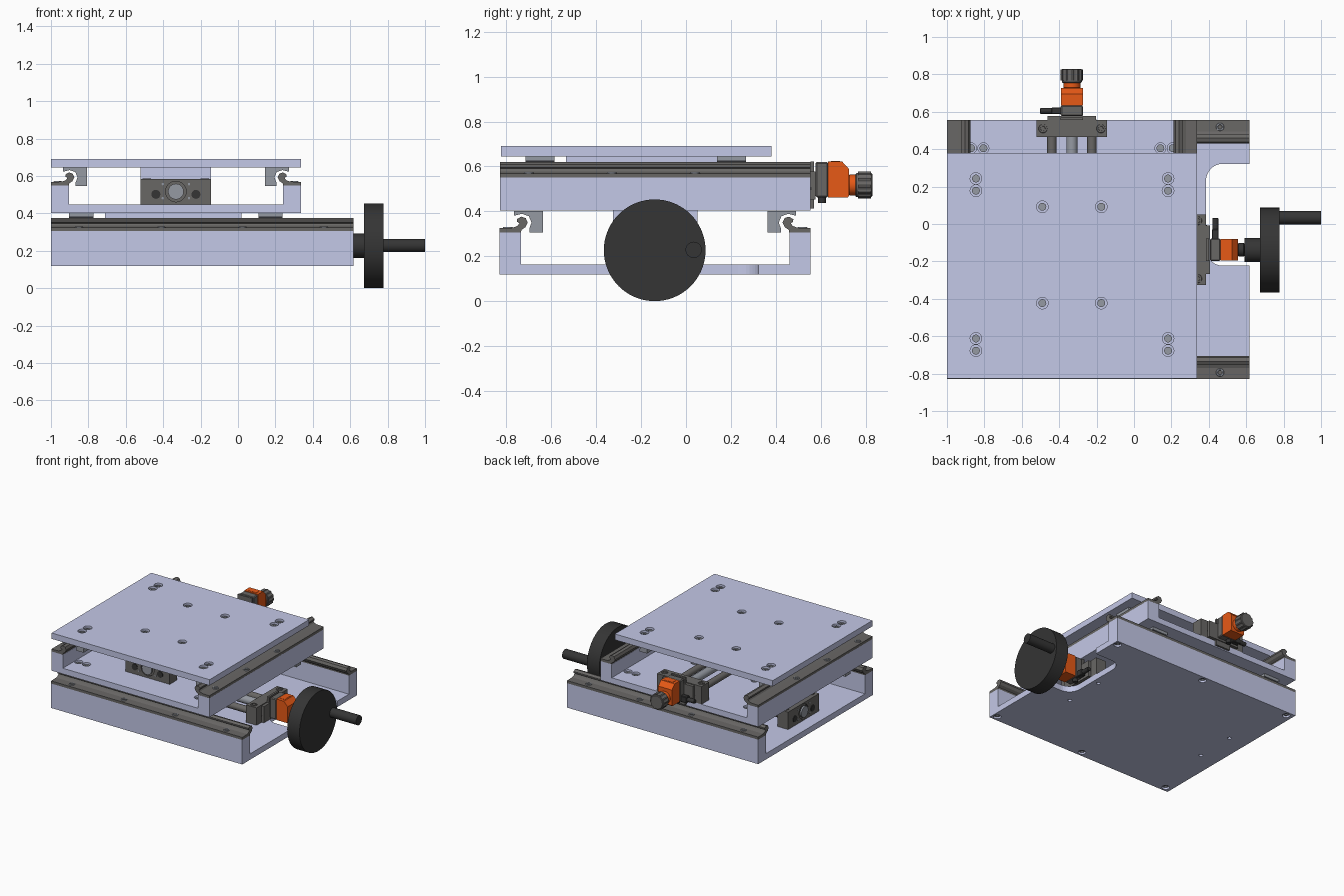
import bpy, bmesh, math
from mathutils import Matrix, Vector

if "Cube" in bpy.data.objects:
    bpy.data.objects.remove(bpy.data.objects["Cube"])


def mat(name, rgb):
    m = bpy.data.materials.new(name)
    m.diffuse_color = (*rgb, 1)
    m.use_nodes = True
    m.node_tree.nodes["Principled BSDF"].inputs["Base Color"].default_value = m.diffuse_color
    return m


BLUE = mat("anodised_blue", (0.55, 0.58, 0.80))
DARK = mat("dark_steel", (0.14, 0.135, 0.13))
STEEL = mat("light_steel", (0.3, 0.32, 0.36))
BLACK = mat("black_plastic", (0.035, 0.035, 0.035))
ORANGE = mat("orange", (0.8, 0.1, 0.008))
I = Matrix.Identity(4)


def finish(name, bm, material, M=I, smooth=False):
    bmesh.ops.recalc_face_normals(bm, faces=bm.faces)
    me = bpy.data.meshes.new(name)
    bm.transform(M)
    bm.to_mesh(me)
    bm.free()
    o = bpy.data.objects.new(name, me)
    bpy.context.collection.objects.link(o)
    if material:
        me.materials.append(material)
    if smooth:
        bpy.ops.object.select_all(action='DESELECT')
        o.select_set(True)
        bpy.context.view_layer.objects.active = o
        bpy.ops.object.shade_smooth_by_angle(angle=math.radians(30))
    return o


def box(name, lo, hi, material, M=I, bevel=0):
    bm = bmesh.new()
    lo, hi = Vector(lo), Vector(hi)
    bmesh.ops.create_cube(bm, size=1, matrix=Matrix.Translation((lo + hi) / 2) @ Matrix.Diagonal((*(hi - lo), 1)))
    if bevel:
        bmesh.ops.bevel(bm, geom=bm.edges[:], offset=bevel, segments=1, affect='EDGES')
    return finish(name, bm, material, M)


def extrude(name, pts, axis, lo, hi, material, M=I):
    """Push a 2D outline (a, b) along one axis."""
    put = {'x': lambda a, b, t: (t, a, b), 'y': lambda a, b, t: (a, t, b), 'z': lambda a, b, t: (a, b, t)}[axis]
    bm = bmesh.new()
    f = bm.faces.new([bm.verts.new(put(a, b, lo)) for a, b in pts])
    ext = bmesh.ops.extrude_face_region(bm, geom=[f])['geom']
    vec = Vector(put(0, 0, hi - lo))
    bmesh.ops.translate(bm, vec=vec, verts=[v for v in ext if isinstance(v, bmesh.types.BMVert)])
    return finish(name, bm, material, M)


def lathe(name, prof, spots, material, M=I, axis='z', n=32):
    """Closed turned parts (r, h), one at every spot."""
    R = {'z': I, 'x': Matrix.Rotation(math.pi / 2, 4, 'Y'), 'y': Matrix.Rotation(-math.pi / 2, 4, 'X')}[axis]
    bm = bmesh.new()
    for s in spots:
        T = Matrix.Translation(s) @ R
        rings = [[bm.verts.new(T @ Vector((r * math.cos(k * math.tau / n), r * math.sin(k * math.tau / n), h)))
                  for k in range(n)] for r, h in prof]
        for a, b in zip(rings, rings[1:]):
            for k in range(n):
                bm.faces.new((a[k], a[(k + 1) % n], b[(k + 1) % n], b[k]))
        bm.faces.new(rings[0][::-1])
        bm.faces.new(rings[-1])
    return finish(name, bm, material, M, True)


def rod(name, r, h0, h1, spots, material, M=I, axis='z', n=32, c=0.0):
    prof = [(r, h0), (r, h1)] if not c else [(r - c, h0), (r, h0 + c), (r, h1 - c), (r - c, h1)]
    return lathe(name, prof, spots, material, M, axis, n)


def cut(o, cutter):
    m = o.modifiers.new("cut", 'BOOLEAN')
    m.operation, m.solver, m.object = 'DIFFERENCE', 'EXACT', cutter
    bpy.context.view_layer.objects.active = o
    bpy.ops.object.modifier_apply(modifier=m.name)
    bpy.data.objects.remove(cutter)


def screws(name, plate, spots, up=1, depth=0.03, r=0.031):
    """Counterbores in a plate with socket screw heads sunk in them."""
    cut(plate, rod("cutter", r, -depth, depth, spots, None, n=24))
    prof = [(0.011, -0.018 * up), (0.011, -0.01 * up), (0.021, -0.01 * up), (0.021, -depth * up)]
    lathe(name, prof, spots, STEEL, n=18)


def channel(a0, a1, b0, floor, top, wall):
    return [(a0, b0), (a1, b0), (a1, top), (a1 - wall, top), (a1 - wall, floor), (a0 + wall, floor),
            (a0 + wall, top), (a0, top)]


# Base channel with the rounded cutout at the handwheel end
base = extrude("base_channel", channel(-0.83, 0.555, 0.118, 0.163, 0.305, 0.095), 'x', -1, 0.617, BLUE)
arc = [(math.cos(k * math.pi / 16), math.sin(k * math.pi / 16)) for k in range(9)]
notch = [(0.8, -0.223)] + [(0.475 - 0.09 * c, -0.133 - 0.09 * s) for c, s in arc[::-1]] \
    + [(0.475 - 0.09 * c, 0.232 + 0.09 * s) for c, s in arc] + [(0.8, 0.322)]
cut(base, extrude("cutter", notch, 'z', 0.05, 0.22, None))
screws("base_screws", base, [(x, y, 0.118) for x in (-0.95, -0.19, 0.58) for y in (-0.79, 0.515)], up=-1, r=0.027)
cut(base, rod("cutter", 0.014, -0.03, 0.03,
              [(x, y, 0.118) for x in (-0.85, 0.34) for y in (-0.29, 0.02)], None, n=20))

# Middle channel, turned a quarter turn
mid = extrude("middle_channel", channel(-1, 0.337, 0.403, 0.447, 0.55, 0.097), 'y', -0.828, 0.555, BLUE)
screws("middle_screws", mid,
       [(x + d, y, 0.447) for x in (-0.838, 0.174) for d in (-0.033, 0.033) for y in (-0.68, 0.405)]
       + [(x, y, 0.447) for x in (-0.6, -0.09) for y in (-0.29, 0.02)], r=0.029)

# Top plate
top = box("top_plate", (-1, -0.825, 0.645), (0.337, 0.38, 0.69), BLUE)
screws("top_screws", top,
       [(x, y, 0.69) for x in (-0.845, 0.182) for y in (0.243, 0.178, -0.612, -0.677)]
       + [(x, y, 0.69) for x in (-0.49, -0.175) for y in (0.092, -0.423)])

# Rails and carriages: outlines measured from the outer edge and wall top
RAIL = [(0, 0), (0.095, 0), (0.097, 0.012), (0.115, 0.024), (0.125, 0.045), (0.116, 0.065), (0.096, 0.071),
        (0.077, 0.06), (0.078, 0.048), (0.088, 0.042), (0.08, 0.03), (0.06, 0.022), (0, 0.02)]
CARR = [(0.064, 0.097), (0.193, 0.097), (0.193, 0), (0.132, 0), (0.132, 0.018), (0.142, 0.045), (0.13, 0.073),
        (0.1, 0.084), (0.064, 0.075)]


def guide(level, axis, e0, e1, z, lo, hi, centres, bolts):
    for side, edge, d in (("near", e0, 1), ("far", e1, -1)):
        place = lambda prof: [(edge + d * u, z + v) for u, v in prof]
        extrude(f"{level}_rail_{side}", place(RAIL), axis, lo, hi, DARK)
        for i, c in enumerate(centres):
            extrude(f"{level}_carriage_{side}_{i}", place(CARR), axis, c - 0.065, c + 0.065, STEEL)
        spots = [(t, edge + d * 0.036, z + 0.02) if axis == 'x' else (edge + d * 0.036, t, z + 0.02) for t in bolts]
        lathe(f"{level}_rail_bolts_{side}", [(0.011, 0), (0.013, 0.006), (0.02, 0.006), (0.022, 0)],
              spots, STEEL, n=20)


guide("lower", 'x', -0.83, 0.555, 0.305, -1, 0.617, (-0.838, 0.174), (-0.85, -0.41, 0.025, 0.46))
guide("upper", 'y', -1, 0.337, 0.548, -0.828, 0.555, (-0.65, 0.202), (-0.7, -0.33, 0.04))


def drive(level, M, length, nut0, nut1, lift):
    """Screw drive along local x; x = 0 is the outer face of the end block."""
    for nm, a, b in (("inner", -length, -length + 0.09), ("outer", -0.09, 0)):
        block = box(f"{level}_{nm}_end_block", (a, -0.188, -0.07), (b, 0.188, 0.066), DARK, M)
        face, s = (a, -1) if nm == "inner" else (b, 1)
        cut(block, rod("cutter", 0.055, -0.012, 0.012, [(face, 0, 0)], None, M, 'x'))
        rod(f"{level}_{nm}_bearing", 0.042, -0.011, 0.001, [(face - s * 0.001, 0, 0)], STEEL, M, 'x')
        rod(f"{level}_{nm}_rod_caps", 0.024, -0.004, 0.004,
            [(face, y, -0.015) for y in (-0.107, 0.107)], BLACK, M, 'x', 20)
        rod(f"{level}_{nm}_pins", 0.007, -0.004, 0.004,
            [(face, y, z) for y in (-0.07, 0.07) for z in (-0.035, 0.04)], STEEL, M, 'x', 10)
        lathe(f"{level}_{nm}_block_screws", [(0.012, 0), (0.013, 0.005), (0.022, 0.005), (0.024, -0.002)],
              [((a + b) / 2, y, 0.066) for y in (-0.155, 0.155)], DARK, M, 'z', 20)
    rod(f"{level}_lead_screw", 0.03, -length + 0.02, 0.2, [(0, 0, 0)], STEEL, M, 'x')
    rod(f"{level}_guide_rods", 0.025, -length + 0.02, -0.02, [(0, y, -0.015) for y in (-0.107, 0.107)], DARK, M, 'x')
    # Travelling nut and the spacer that carries the stage above
    mid_x = (nut0 + nut1) / 2
    box(f"{level}_nut_block", (mid_x - 0.12, -0.15, -0.06), (mid_x + 0.12, 0.15, 0.068), DARK, M)
    box(f"{level}_spacer", (nut0, -0.188, 0.067), (nut1, 0.188, lift), BLUE, M)
    # Counter bracket, clamp with lever, orange counter housing
    box(f"{level}_mount_plate", (0, -0.13, -0.065), (0.022, 0.13, 0.06), DARK, M)
    box(f"{level}_mount_tab", (0, -0.06, -0.105 if level == "upper" else -0.06), (0.015, 0.06, 0.105), DARK, M)
    box(f"{level}_clamp", (0.022, -0.06, -0.055), (0.078, 0.06, 0.103), DARK, M, 0.006)
    rod(f"{level}_clamp_lever", 0.016, 0.05, 0.17, [(0.05, 0, -0.035)], BLACK, M, 'y', 20, 0.003)
    box(f"{level}_clamp_arm", (0.032, 0.05, -0.06), (0.068, 0.11, -0.012), BLACK, M, 0.004)
    rod(f"{level}_clamp_screw", 0.018, -0.08, -0.05, [(0.05, 0.02, 0)], BLACK, M, 'z', 16)
    housing = [(0.078, -0.055), (0.166, -0.055), (0.172, -0.045), (0.172, 0.07), (0.14, 0.105), (0.078, 0.105)]
    extrude(f"{level}_counter_housing", housing, 'y', -0.058, 0.058, ORANGE, M)
    box(f"{level}_counter_window", (0.09, -0.035, 0.1), (0.13, 0.035, 0.107), ORANGE, M)
    rod(f"{level}_collar", 0.046 if level == "upper" else 0.036, 0.17, 0.205, [(0, 0, 0)],
        ORANGE if level == "upper" else BLACK, M, 'x', 32, 0.004)


LOW = Matrix.Translation((0.385, -0.1375, 0.23))
UP = Matrix.Translation((-0.332, 0.555, 0.517)) @ Matrix.Rotation(math.pi / 2, 4, 'Z')
drive("lower", LOW, 1.285, -1.095, -0.365, 0.173)
drive("upper", UP, 1.175, -1.09, -0.358, 0.128)

# Fluted knob on the upper drive
N = 48
flutes = [((0.06 if k % 4 < 2 else 0.056) * math.cos(k * math.tau / N),
           (0.06 if k % 4 < 2 else 0.056) * math.sin(k * math.tau / N)) for k in range(N)]
extrude("knob", flutes, 'x', 0.212, 0.27, DARK, UP)
rod("knob_core", 0.053, 0.2, 0.275, [(0, 0, 0)], DARK, UP, 'x', 32, 0.004)

# Handwheel with hub and crank handle on the lower drive
C = (0.385, -0.1395, 0.2265)
rod("handwheel_hub", 0.065, 0.205, 0.3, [C], BLACK, axis='x', n=40)
rod("handwheel", 0.2265, 0.288, 0.392, [C], BLACK, axis='x', n=72)
rod("crank_handle", 0.036, 0.38, 0.615, [(0.385, 0.034, 0.2285)], BLACK, axis='x', n=32)
